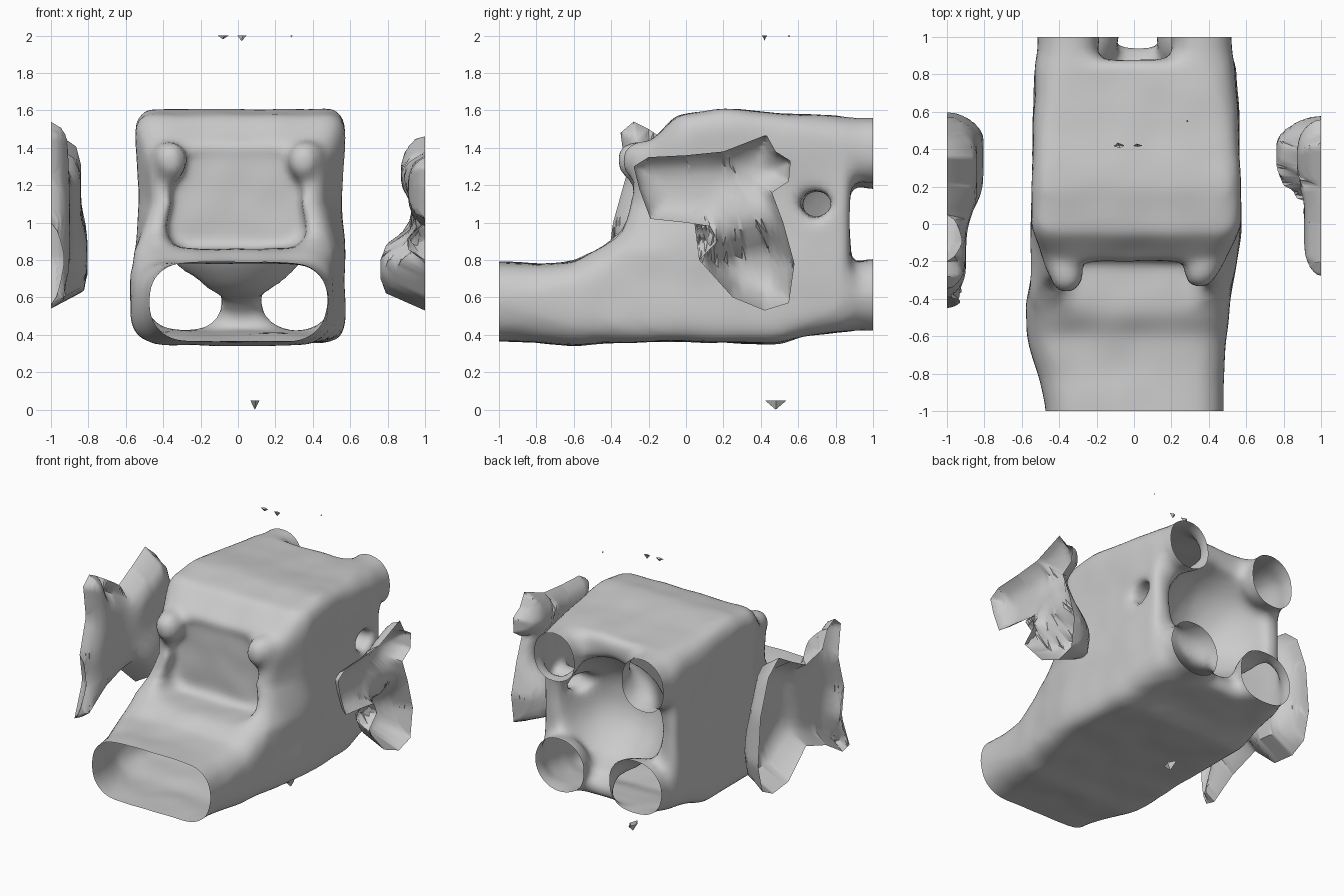
import bpy, bmesh, math
from mathutils import Matrix, Vector, noise
from mathutils.geometry import intersect_point_line

if "Cube" in bpy.data.objects:
    bpy.data.objects.remove(bpy.data.objects["Cube"])


def make_object(name, bm):
    bmesh.ops.recalc_face_normals(bm, faces=bm.faces)
    me = bpy.data.meshes.new(name)
    bm.to_mesh(me)
    bm.free()
    ob = bpy.data.objects.new(name, me)
    bpy.context.collection.objects.link(ob)
    return ob


def rounded_section(y, x0, x1, z0, z1, r):
    pts = []
    for k, (cx, cz) in enumerate([(x1 - r, z1 - r), (x0 + r, z1 - r), (x0 + r, z0 + r), (x1 - r, z0 + r)]):
        for i in range(6):
            a = math.pi / 2 * (k + i / 5)
            pts.append((cx + r * math.cos(a), y, cz + r * math.sin(a)))
    return pts


def loft(name, sections):
    bm = bmesh.new()
    rings = [[bm.verts.new(p) for p in rounded_section(*s)] for s in sections]
    n = len(rings[0])
    for a, b in zip(rings, rings[1:]):
        for i in range(n):
            j = (i + 1) % n
            bm.faces.new((a[i], a[j], b[j], b[i]))
    bm.faces.new(rings[0])
    bm.faces.new(rings[-1])
    return make_object(name, bm)


def ellipsoid(name, loc, radii):
    bm = bmesh.new()
    mat = Matrix.Translation(loc) @ Matrix.Diagonal((*radii, 1))
    bmesh.ops.create_uvsphere(bm, u_segments=24, v_segments=16, radius=1, matrix=mat)
    return make_object(name, bm)


# Main shell: rounded sections from nose to tail (y, left, right, bottom, top, corner)
body = loft("body_shell", [
    (-1.20, -.47, .48, .37, .79, .19),
    (-.98, -.475, .48, .365, .79, .19),
    (-.80, -.515, .485, .36, .78, .18),
    (-.60, -.575, .495, .34, .79, .16),
    (-.45, -.58, .51, .355, .87, .14),
    (-.33, -.56, .525, .36, .98, .12),
    (-.29, -.555, .535, .36, 1.12, .11),
    (-.26, -.55, .54, .36, 1.36, .11),
    (-.16, -.55, .555, .365, 1.46, .10),
    (-.05, -.55, .575, .365, 1.575, .09),
    (.20, -.545, .57, .36, 1.61, .09),
    (.50, -.54, .56, .35, 1.585, .10),
    (.65, -.535, .56, .40, 1.575, .12),
    (.88, -.53, .54, .42, 1.565, .16)])

helpers = []


def combine(other, operation):
    m = body.modifiers.new(operation, 'BOOLEAN')
    m.object, m.operation, m.solver = other, operation, 'EXACT'
    other.hide_render = True
    helpers.append(other)


# Cuts: rear hollow, front recess, side opening
combine(ellipsoid("rear_hollow", (0, .98, 1.0), (.43, .50, .43)), 'DIFFERENCE')
combine(loft("front_recess", [(-.7, -.50, .48, .86, 1.41, .16),
                              (-.19, -.42, .40, .86, 1.40, .16)]), 'DIFFERENCE')
combine(ellipsoid("side_opening", (.5, .69, 1.10), (.3, .09, .08)), 'DIFFERENCE')

# Four flaring rear tubes, a low web between the lower pair, two front bumps
for x, z, rx, rz in [(-.35, 1.365, .17, .195), (.36, 1.385, .165, .18),
                     (-.29, .615, .215, .195), (.315, .615, .2, .195)]:
    sections = []
    for y, f in ((.6, .5), (.75, .7), (.9, .95), (1.0, 1), (1.2, 1)):
        cx = x + math.copysign(rx * (1 - f), x)
        cz = z + math.copysign(rz * (1 - f), z - 1)
        sections.append((y, cx - rx * f, cx + rx * f, cz - rz * f, cz + rz * f, min(rx, rz) * f * .98))
    combine(loft("rear_tube", sections), 'UNION')
combine(loft("rear_web", [(.7, -.2, .2, .42, .56, .05), (.945, -.2, .2, .42, .52, .045)]), 'UNION')
for x, y in [(-.43, -.26), (.42, -.235)]:
    combine(ellipsoid("front_bump", (x, y, 1.33), (.115, .115, .11)), 'UNION')

# Melt everything into one skin
rm = body.modifiers.new("skin", 'REMESH')
rm.mode, rm.voxel_size = 'VOXEL', .032
sm = body.modifiers.new("soften", 'SMOOTH')
sm.factor, sm.iterations = .5, 10
deps = bpy.context.evaluated_depsgraph_get()
skin = bpy.data.meshes.new_from_object(body.evaluated_get(deps))
body.modifiers.clear()
body.data = skin
for h in helpers:
    bpy.data.objects.remove(h)


def clamp(t):
    return max(0, min(1, t))


# Slight lumps, a soft waist and a narrower upper front, then slice both ends open
bm = bmesh.new()
bm.from_mesh(skin)
bm.normal_update()
offsets = [(v, v.normal * .008 * noise.noise(v.co * 5)) for v in bm.verts]
for v, o in offsets:
    v.co += o
    x, y, z = v.co
    waist = .035 * math.exp(-((z - 1.12) / .2) ** 2) * clamp((.9 - y) * 4)
    front = .15 * clamp(-y / .3) * clamp((z - .85) / .25)
    v.co.x *= 1 - waist - front
for s in (-1, 1):
    bmesh.ops.bisect_plane(bm, geom=bm.verts[:] + bm.edges[:] + bm.faces[:],
                           plane_co=(0, s, 0), plane_no=(0, s, 0), clear_outer=True)
bm.to_mesh(skin)
bm.free()


# Side fragments: filled outline at the boundary, bulging inward; hubs are (depth, y, z)
def fragment(name, side, outline, hubs):
    bm = bmesh.new()
    loop = [Vector((0, y, z)) for y, z in outline]
    face = bm.faces.new([bm.verts.new(p) for p in loop])
    bmesh.ops.triangulate(bm, faces=[face])
    bmesh.ops.subdivide_edges(bm, edges=bm.edges[:], cuts=9, use_grid_fill=True)
    for v in bm.verts:
        gap = 9
        for a, b in zip(loop, loop[1:] + loop[:1]):
            p, t = intersect_point_line(v.co, a, b)
            gap = min(gap, (a.lerp(b, clamp(t)) - v.co).length)
        w = [1 / ((h[1] - v.co.y) ** 2 + (h[2] - v.co.z) ** 2 + .004) ** 2 for h in hubs]
        depth = sum(k * h[0] for k, h in zip(w, hubs)) / sum(w)
        v.co.x = side * (1 - depth * (1 - (1 - clamp(gap / .15)) ** 2) ** .6)
    return make_object(name, bm)


right = fragment("right_fragment", 1, [
    (-.28, 1.30), (-.2, 1.35), (0, 1.36), (.2, 1.38), (.43, 1.47), (.48, 1.38), (.56, 1.33),
    (.55, 1.22), (.46, 1.16), (.52, 1.0), (.58, .78), (.55, .57), (.42, .53), (.25, .6),
    (.07, .8), (.17, .9), (.13, .98), (0, 1.0), (-.19, 1.02), (-.25, 1.18)],
    [(.09, -.03, 1.18), (.13, .36, 1.26), (.07, .3, 1.04), (.24, .36, .77)])
left = fragment("left_fragment", -1, [
    (-.35, 1.48), (-.28, 1.54), (-.2, 1.5), (-.14, 1.37), (.05, 1.33), (.22, 1.42), (.36, 1.5),
    (.48, 1.4), (.57, 1.15), (.6, .8), (.55, .6), (.43, .54), (.25, .56), (.05, .74), (-.18, .66),
    (-.37, .54), (-.45, .56), (-.36, .8), (-.39, 1.0), (-.32, 1.25)],
    [(.10, -.2, 1.22), (.16, .3, 1.2), (.195, .36, .82), (.10, -.2, .83)])


# Tiny stray shards at the top and bottom boundaries
def shard(name, x, y, z_base, z_tip, rx, ry):
    bm = bmesh.new()
    base = [bm.verts.new((x + rx * math.cos(a), y + ry * math.sin(a), z_base))
            for a in (0, 1.8, 3.4, 4.9)]
    tip = bm.verts.new((x, y, z_tip))
    for i in range(4):
        bm.faces.new((base[i], base[(i + 1) % 4], tip))
    return make_object(name, bm)


shard("top_shard", -.08, .42, 2.0, 1.98, .03, .015)
shard("top_shard", .02, .42, 2.0, 1.97, .025, .01)
shard("top_shard", .285, .55, 2.0, 1.99, .006, .006)
shard("bottom_shard", .09, .48, .05, .0, .025, .06)

for ob in (body, right, left):
    bpy.ops.object.select_all(action='DESELECT')
    ob.select_set(True)
    bpy.context.view_layer.objects.active = ob
    bpy.ops.object.shade_smooth_by_angle(angle=math.radians(50))
